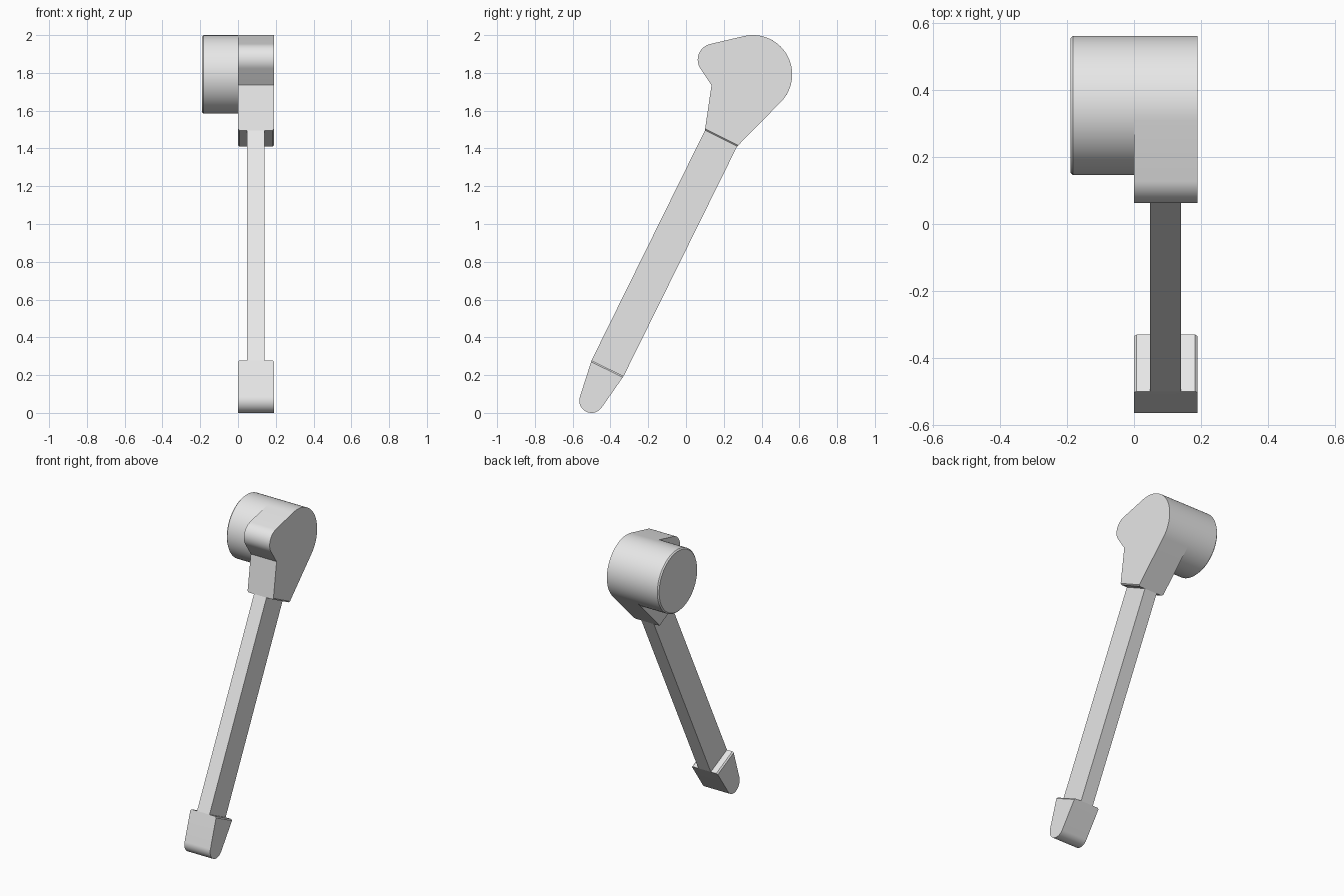
import bpy
import bmesh
from math import radians, cos, sin, atan2, asin, pi
from mathutils import Vector

cube = bpy.data.objects.get("Cube")
if cube:
    bpy.data.objects.remove(cube, do_unlink=True)

grey = bpy.data.materials.new("light_grey")
grey.use_nodes = True
grey.diffuse_color = (0.8, 0.8, 0.8, 1)
grey.node_tree.nodes["Principled BSDF"].inputs["Base Color"].default_value = (0.8, 0.8, 0.8, 1)

CHAMFER = 0.008
WIDTH = 0.19


def arc(centre, radius, start, end, steps):
    """Points along an arc in the y-z plane, angles in radians."""
    angles = [start + (end - start) * i / steps for i in range(steps + 1)]
    return [(centre[0] + radius * cos(a), centre[1] + radius * sin(a)) for a in angles]


def tangent_angle(point, centre, radius, side):
    """Angle on a circle where the line from an outside point touches it."""
    away = Vector(point) - Vector(centre)
    return atan2(away.y, away.x) + side * (pi / 2 - asin(radius / away.length))


def plate(name, profile, x0, x1, cut=None, rim=None):
    """Extrude a y-z profile along x; chamfer the side edges of one cut line,
    or the whole rim at one x."""
    bm = bmesh.new()
    face = bm.faces.new([bm.verts.new((x0, y, z)) for y, z in profile])
    grown = bmesh.ops.extrude_face_region(bm, geom=[face], use_keep_orig=True)
    moved = [g for g in grown["geom"] if isinstance(g, bmesh.types.BMVert)]
    bmesh.ops.translate(bm, verts=moved, vec=(x1 - x0, 0, 0))
    bmesh.ops.recalc_face_normals(bm, faces=bm.faces[:])

    def on_cut(v):
        return any((Vector(p) - v.co.yz).length < 1e-4 for p in cut)

    edges = []
    for e in bm.edges:
        a, b = e.verts
        if abs(a.co.x - b.co.x) > 1e-5:
            continue
        if cut and on_cut(a) and on_cut(b):
            edges.append(e)
        if rim is not None and abs(a.co.x - rim) < 1e-5:
            edges.append(e)
    if edges:
        bmesh.ops.bevel(bm, geom=edges, offset=CHAMFER, segments=1,
                        affect='EDGES', profile=0.5)
    bmesh.ops.recalc_face_normals(bm, faces=bm.faces[:])

    mesh = bpy.data.meshes.new(name)
    bm.to_mesh(mesh)
    bm.free()
    mesh.materials.append(grey)
    obj = bpy.data.objects.new(name, mesh)
    bpy.context.collection.objects.link(obj)
    bpy.ops.object.select_all(action='DESELECT')
    obj.select_set(True)
    bpy.context.view_layer.objects.active = obj
    bpy.ops.object.shade_smooth_by_angle(angle=radians(30))
    return obj


# Ends of the shaft, shared with the head and the foot
head_cut = [(0.10, 1.495), (0.27, 1.41)]
foot_cut = [(-0.50, 0.278), (-0.33, 0.195)]

# Pivot head: large round, small round nose and a tapering neck
pivot, pivot_r = (0.354, 1.792), 0.208
nose, nose_r = (0.147, 1.87), 0.085
notch = (0.135, 1.735)
top = radians(103)
head = (arc(pivot, pivot_r, tangent_angle(head_cut[1], pivot, pivot_r, 1), top, 36)
        + arc(nose, nose_r, top, tangent_angle(notch, nose, nose_r, -1) % (2 * pi), 20)
        + [notch] + head_cut)
plate("pivot_head", head, 0, WIDTH, cut=head_cut)

# Round boss standing out to the side of the head
plate("pivot_boss", arc(pivot, pivot_r, 0, 2 * pi, 72)[:-1], -WIDTH, 0, rim=-WIDTH)

# Flat slanted shaft
plate("shaft", head_cut + foot_cut[::-1], 0.048, 0.14)

# Foot with a rounded tip
tip, tip_r = (-0.50, 0.065), 0.065
start = tangent_angle(foot_cut[0], tip, tip_r, 1) % (2 * pi)
end = tangent_angle(foot_cut[1], tip, tip_r, -1) % (2 * pi)
foot = arc(tip, tip_r, start, end, 24) + foot_cut[::-1]
plate("foot", foot, 0, WIDTH, cut=foot_cut)
